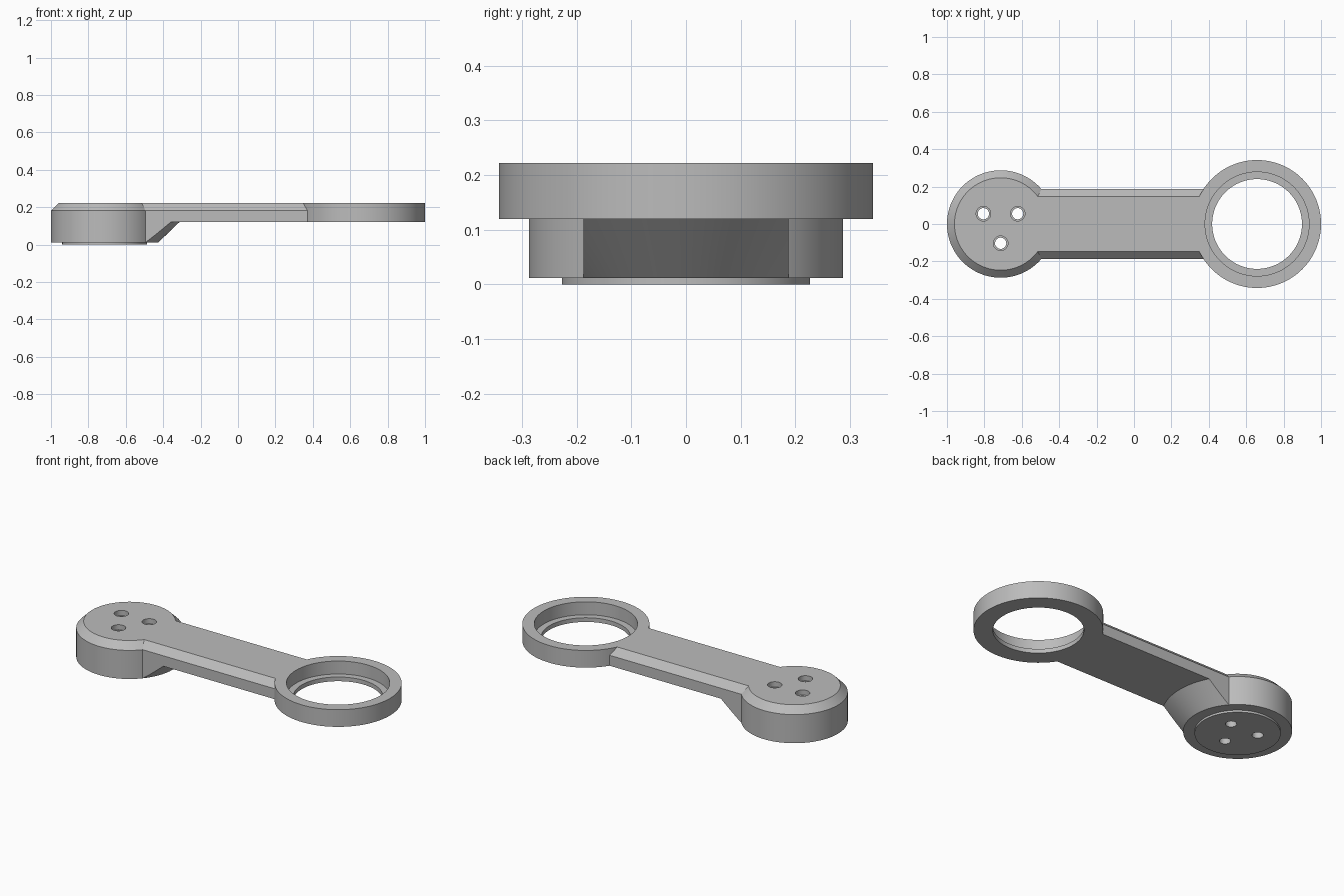
import bpy, bmesh, math

cube = bpy.data.objects.get("Cube")
if cube:
    bpy.data.objects.remove(cube, do_unlink=True)

grey = bpy.data.materials.new("light grey")
grey.use_nodes = True
COLOUR = (0.5, 0.5, 0.5, 1)
grey.diffuse_color = COLOUR
grey.node_tree.nodes["Principled BSDF"].inputs["Base Color"].default_value = COLOUR

HUB_X, RING_X = -0.713, 0.658
TOP, UNDERSIDE, HUB_BASE = 0.222, 0.12, 0.012
HALF_WIDTH, CHAMFER = 0.187, 0.04


def make_object(name, bm):
    bmesh.ops.recalc_face_normals(bm, faces=bm.faces)
    mesh = bpy.data.meshes.new(name)
    bm.to_mesh(mesh)
    bm.free()
    mesh.materials.append(grey)
    obj = bpy.data.objects.new(name, mesh)
    bpy.context.collection.objects.link(obj)
    return obj


def turned(name, x, y, profile, sides=128):
    """Closed solid of revolution from (radius, height) points, bottom to top."""
    bm = bmesh.new()
    rings = []
    for r, z in profile:
        angles = [math.tau * i / sides for i in range(sides)]
        rings.append([bm.verts.new((x + r * math.cos(a), y + r * math.sin(a), z)) for a in angles])
    for low, high in zip(rings, rings[1:]):
        for i in range(sides):
            j = (i + 1) % sides
            bm.faces.new((low[i], low[j], high[j], high[i]))
    bm.faces.new(rings[0])
    bm.faces.new(rings[-1])
    return make_object(name, bm)


def extruded(name, section, x0, x1):
    """Solid from a (y, z) cross-section swept along x."""
    bm = bmesh.new()
    face = bm.faces.new([bm.verts.new((x0, y, z)) for y, z in section])
    swept = bmesh.ops.extrude_face_region(bm, geom=[face])["geom"]
    verts = [v for v in swept if isinstance(v, bmesh.types.BMVert)]
    bmesh.ops.translate(bm, verts=verts, vec=(x1 - x0, 0, 0))
    return make_object(name, bm)


def combine(target, tool, operation):
    """Apply a boolean and discard the tool."""
    mod = target.modifiers.new(operation.title(), 'BOOLEAN')
    mod.operation, mod.solver, mod.object = operation, 'EXACT', tool
    bpy.context.view_layer.update()
    graph = bpy.context.evaluated_depsgraph_get()
    mesh = bpy.data.meshes.new_from_object(target.evaluated_get(graph))
    target.modifiers.clear()
    target.data = mesh
    bpy.data.objects.remove(tool, do_unlink=True)


# Hub with raised foot and chamfered top
bracket = turned("bracket_arm", HUB_X, 0, [
    (0.227, 0), (0.227, HUB_BASE), (0.287, HUB_BASE),
    (0.287, TOP - CHAMFER), (0.287 - CHAMFER, TOP)])

# Conical flare under the arm, trimmed to the arm's width
flare = turned("flare", HUB_X, 0, [(0.287, HUB_BASE), (0.42, 0.14)])
trim = extruded("flare_trim", [
    (-HALF_WIDTH, -0.1), (HALF_WIDTH, -0.1), (HALF_WIDTH, 0.3), (-HALF_WIDTH, 0.3)],
    HUB_X, 0)
combine(flare, trim, 'INTERSECT')

# Straight arm with chamfered upper edges
arm = extruded("arm", [
    (-HALF_WIDTH, UNDERSIDE), (HALF_WIDTH, UNDERSIDE), (HALF_WIDTH, TOP - CHAMFER),
    (HALF_WIDTH - CHAMFER, TOP), (CHAMFER - HALF_WIDTH, TOP), (-HALF_WIDTH, TOP - CHAMFER)],
    HUB_X, 0.45)

# Ring end
ring = turned("ring", RING_X, 0, [(0.342, UNDERSIDE), (0.342, TOP)])

for part in (arm, flare, ring):
    combine(bracket, part, 'UNION')

# Stepped ring opening
opening = turned("opening_cutter", RING_X, 0, [
    (0.24, 0.05), (0.24, 0.145), (0.278, 0.145), (0.278, 0.3)])
combine(bracket, opening, 'DIFFERENCE')

# Three stepped screw holes in the hub
for x, y in ((-0.805, 0.055), (-0.622, 0.055), (HUB_X, -0.103)):
    hole = turned("screw_hole_cutter", x, y, [
        (0.03, -0.1), (0.03, TOP - 0.03), (0.039, TOP - 0.03), (0.039, 0.3)], sides=40)
    combine(bracket, hole, 'DIFFERENCE')

# Smooth round walls, keep edges crisp
bpy.ops.object.select_all(action='DESELECT')
bracket.select_set(True)
bpy.context.view_layer.objects.active = bracket
bpy.ops.object.shade_smooth_by_angle(angle=math.radians(25))
